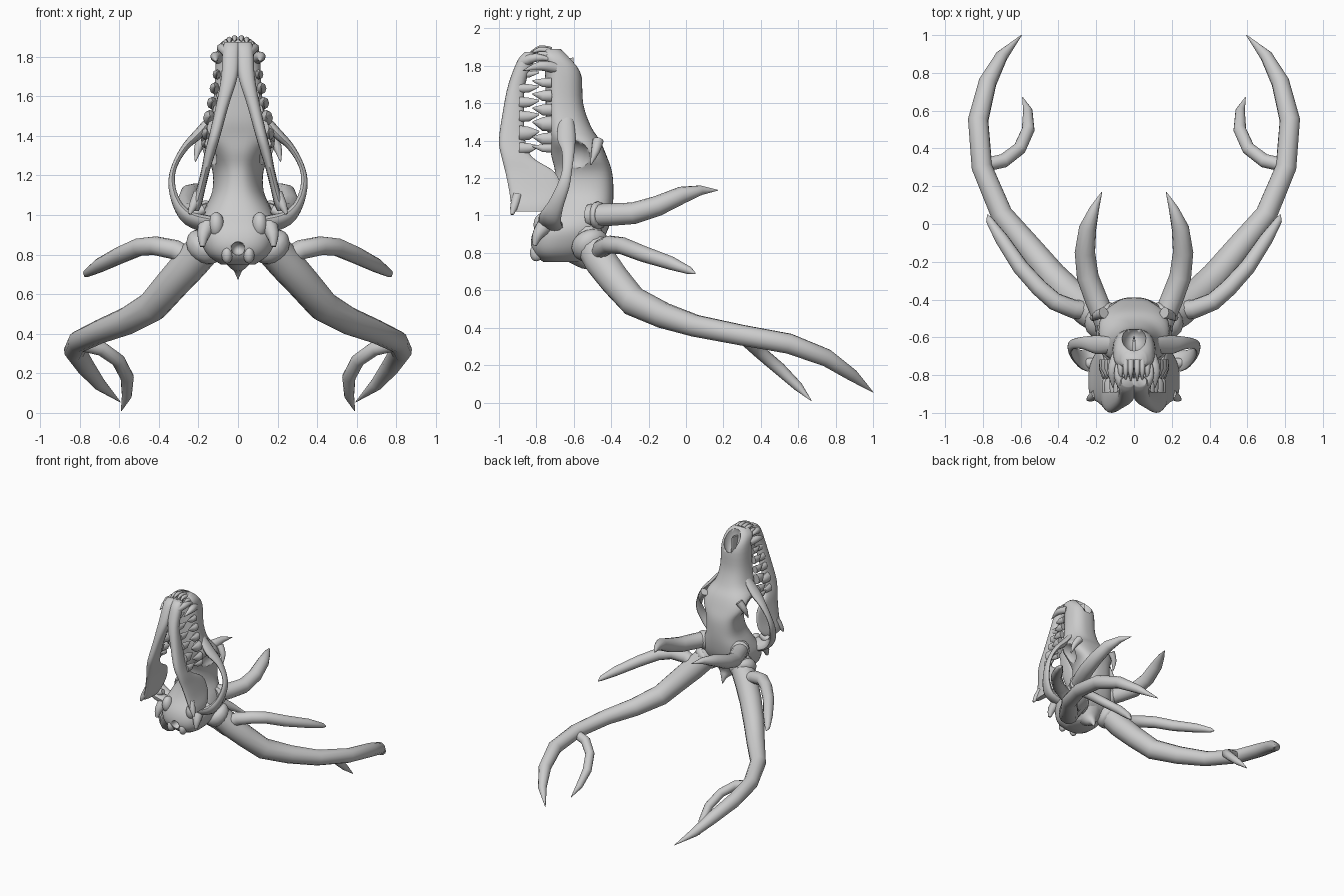
import bpy, bmesh, math
from mathutils import Vector, Matrix

if "Cube" in bpy.data.objects:
    bpy.data.objects.remove(bpy.data.objects["Cube"])

bone = bpy.data.materials.new("bone_grey")
bone.use_nodes = True
COLOUR = (0.6, 0.6, 0.6, 1)
bone.diffuse_color = COLOUR
bone.node_tree.nodes["Principled BSDF"].inputs["Base Color"].default_value = COLOUR
SIDES = (("left", 1), ("right", -1))


def finish(name, bm, side=1):
    """Turn a bmesh into a smooth object, flipped across x when side is -1."""
    bmesh.ops.scale(bm, vec=(side, 1, 1), verts=bm.verts)
    bmesh.ops.recalc_face_normals(bm, faces=bm.faces)
    mesh = bpy.data.meshes.new(name)
    bm.to_mesh(mesh)
    bm.free()
    mesh.materials.append(bone)
    obj = bpy.data.objects.new(name, mesh)
    bpy.context.collection.objects.link(obj)
    bpy.ops.object.select_all(action="DESELECT")
    obj.select_set(True)
    bpy.context.view_layer.objects.active = obj
    bpy.ops.object.shade_smooth_by_angle(angle=math.radians(50))
    return obj


def smooth_rows(rows, steps):
    """Catmull-Rom interpolation of equal-length tuples."""
    out = []
    for i in range(len(rows) - 1):
        a, b, c, d = (rows[max(0, min(len(rows) - 1, i + k))] for k in (-1, 0, 1, 2))
        for s in range(steps):
            t = s / steps
            out.append([q + 0.5 * t * (r - p + t * (2*p - 5*q + 4*r - w + t * (3*(q - r) + w - p)))
                        for p, q, r, w in zip(a, b, c, d)])
    return out + [list(rows[-1])]


def bridge(bm, rings):
    rings = [[bm.verts.new(p) for p in ring] for ring in rings]
    n = len(rings[0])
    for lo, hi in zip(rings, rings[1:]):
        for i in range(n):
            bm.faces.new((lo[i], lo[(i + 1) % n], hi[(i + 1) % n], hi[i]))
    bm.faces.new(rings[0])
    bm.faces.new(rings[-1])


def loft(name, rows, side=1, sides=32, steps=4, power=0.85):
    """Rows: z, x centre, back half width, front half width, front y, back y."""
    bm = bmesh.new()
    rings = []
    for z, xc, wb, wf, yf, yb in smooth_rows(rows, steps):
        ring = []
        for k in range(sides):
            a = math.tau * k / sides
            c = math.copysign(abs(math.cos(a)) ** power, math.cos(a))
            s = math.copysign(abs(math.sin(a)) ** power, math.sin(a))
            t = (s + 1) / 2
            ring.append((xc + c * (wf + (wb - wf) * t), yf + (yb - yf) * t, z))
        rings.append(ring)
    bridge(bm, rings)
    return finish(name, bm, side)


def tube(name, pts, side=1, sides=12, steps=3, flat=1, up=(0, 1, 0)):
    """Sweep along x, y, z, radius points; flat widens the section along up."""
    rows = smooth_rows(pts, steps)
    path = [Vector(r[:3]) for r in rows]
    u = Vector(up)
    rings = []
    for i, p in enumerate(path):
        t = (path[min(i + 1, len(path) - 1)] - path[max(i - 1, 0)]).normalized()
        u = (u - t * u.dot(t)).normalized()
        v = t.cross(u)
        r = max(rows[i][3], 0.002)
        rings.append([p + r * (math.cos(a) * v + flat * math.sin(a) * u)
                      for a in (math.tau * k / sides for k in range(sides))])
    bm = bmesh.new()
    bridge(bm, rings)
    return finish(name, bm, side)


def ball(name, centre, radii, side=1):
    bm = bmesh.new()
    bmesh.ops.create_uvsphere(bm, u_segments=20, v_segments=12, radius=1, matrix=
                              Matrix.Translation(centre) @ Matrix.Diagonal((*radii, 1)))
    return finish(name, bm, side)


def carve(target, cutter):
    cutter.hide_render = True
    mod = target.modifiers.new("carve", "BOOLEAN")
    mod.operation, mod.solver, mod.object = "DIFFERENCE", "EXACT", cutter
    bpy.context.view_layer.objects.active = target
    bpy.ops.object.modifier_apply(modifier=mod.name)
    bpy.data.objects.remove(cutter)


# Cranium and snout, snout pointing up
cranium = loft("cranium", [
    (1.89, 0, .06, .065, -.76, -.67), (1.85, 0, .09, .11, -.77, -.62),
    (1.77, 0, .10, .122, -.755, -.562), (1.6, 0, .105, .135, -.75, -.55),
    (1.48, 0, .125, .165, -.745, -.51), (1.4, 0, .19, .185, -.73, -.46),
    (1.32, 0, .215, .11, -.72, -.425), (1.23, 0, .16, .08, -.70, -.395),
    (1.12, 0, .15, .10, -.71, -.388), (1.02, 0, .185, .16, -.75, -.395),
    (.93, 0, .20, .2, -.81, -.415), (.85, 0, .18, .185, -.83, -.46),
    (.79, 0, .14, .15, -.81, -.52), (.75, 0, .08, .09, -.76, -.55)], sides=40, power=.78)
carve(cranium, ball("nose_cutter", (0, -.60, 1.85), (.065, .075, .14)))
carve(cranium, ball("foramen_cutter", (0, -.83, .83), (.035, .06, .035)))
for label, s in SIDES:
    carve(cranium, ball("orbit_cutter", (.23, -.61, 1.30), (.13, .11, .11), s))
tube("nasal_septum", [(0, -.64, 1.72, .008), (0, -.65, 1.84, .008)], flat=6)
tube("occipital_spike", [(0, -.56, .82, .12), (0, -.53, .76, .06), (0, -.5, .725, .025),
                         (0, -.48, .675, .002)])

for label, s in SIDES:
    # Cheek arch and skull base lumps
    tube(label + "_cheek_arch", [
        (.11, -.64, 1.52, .02), (.19, -.64, 1.42, .026), (.265, -.63, 1.345, .018),
        (.32, -.635, 1.25, .014), (.335, -.655, 1.16, .017), (.31, -.695, 1.06, .022),
        (.25, -.725, .985, .032), (.14, -.72, .95, .04)], s, steps=4, flat=1.9)
    tube(label + "_brow_process", [(.16, -.47, 1.40, .03), (.20, -.485, 1.34, .022),
                                   (.215, -.51, 1.27, .003)], s)
    ball(label + "_ear_bulb", (.11, -.765, .95), (.04, .05, .065), s)
    ball(label + "_neck_condyle", (.055, -.80, .80), (.028, .035, .045), s)
    tube(label + "_ear_process", [(.15, -.74, .96, .05), (.175, -.79, .9, .032),
                                  (.18, -.81, .84, .012)], s)

    # Lower jaw half
    loft(label + "_jaw", [
        (1.875, .03, .04, .035, -.86, -.81), (1.83, .034, .045, .045, -.90, -.81),
        (1.7, .043, .038, .045, -.95, -.86), (1.55, .08, .028, .036, -.98, -.865),
        (1.4, .118, .024, .033, -1.0, -.86), (1.31, .143, .022, .031, -.985, -.82),
        (1.23, .163, .013, .028, -.965, -.70), (1.13, .188, .013, .028, -.945, -.67),
        (1.06, .208, .022, .03, -.935, -.70), (1.02, .22, .022, .022, -.92, -.74)],
        s, sides=20)
    tube(label + "_jaw_joint", [(.17, -.74, 1.03, .02), (.22, -.74, 1.01, .032),
                                (.27, -.73, 1.01, .018)], s)
    tube(label + "_jaw_corner", [(.20, -.9, 1.11, .025), (.225, -.918, 1.05, .022),
                                 (.245, -.93, 1.005, .008)], s)

    # Cheek teeth: pointed, interlocking, larger at the back of the row
    for i, (z, big) in enumerate(((1.71, .02), (1.64, .024), (1.565, .025),
                                  (1.49, .032), (1.41, .026), (1.36, .018))):
        x = .105 + (1.71 - z) * .17
        tube(f"{label}_upper_tooth_{i + 1}", [(x, -.72, z, big), (x + .005, -.765, z, big * .9),
             (x, -.82, z + .01, .003)], s, sides=8, steps=1, flat=1.3, up=(0, 0, 1))
    for i, (z, big) in enumerate(((1.755, .016), (1.68, .02), (1.605, .023),
                                  (1.53, .024), (1.44, .032), (1.36, .024))):
        x = .05 + (1.755 - z) * .24
        tube(f"{label}_lower_tooth_{i + 1}", [(x, -.89, z, big),
             (x + .005, -.84, z, big * .85), (x + .005, -.785, z + .01, .003)],
             s, sides=8, steps=1, flat=1.3, up=(0, 0, 1))
    # Fangs and front teeth
    tube(label + "_upper_fang", [(.09, -.70, 1.79, .03), (.115, -.78, 1.80, .025),
                                 (.11, -.87, 1.775, .002)], s, up=(0, 0, 1))
    tube(label + "_lower_fang", [(.05, -.87, 1.82, .028), (.085, -.8, 1.845, .022),
                                 (.085, -.70, 1.83, .002)], s, up=(0, 0, 1))
    for i in range(3):
        x, drop = .017 + i * .027, i * i * .008
        tube(f"{label}_upper_incisor_{i + 1}", [(x, -.72, 1.885 - drop, .016),
             (x, -.78, 1.895 - drop, .014), (x, -.83, 1.875 - drop, .003)],
             s, sides=8, up=(0, 0, 1))
        tube(f"{label}_lower_incisor_{i + 1}", [(x * .8, -.86, 1.85 - drop, .012),
             (x * .8, -.80, 1.865 - drop, .011), (x * .8, -.77, 1.865 - drop, .003)],
             s, sides=8, up=(0, 0, 1))

    # Antlers: main beam, two tines and the short upper horn
    tube(label + "_antler_beam", [
        (.12, -.53, .89, .088), (.24, -.455, .755, .09), (.33, -.38, .655, .085),
        (.43, -.28, .54, .08), (.56, -.12, .465, .07), (.70, .05, .41, .06),
        (.805, .3, .36, .056), (.825, .55, .315, .055), (.775, .75, .24, .048),
        (.70, .89, .145, .033), (.595, 1.0, .055, .002)], s, steps=1, up=(0, 0, 1))
    tube(label + "_brow_tine", [
        (.22, -.46, .77, .052), (.32, -.45, .825, .05), (.42, -.41, .845, .048),
        (.50, -.34, .838, .046), (.60, -.23, .795, .043), (.70, -.08, .745, .036),
        (.765, .02, .705, .02), (.775, .05, .69, .003)], s, steps=1, up=(0, 0, 1))
    tube(label + "_rear_tine", [
        (.80, .31, .35, .036), (.69, .335, .325, .037), (.605, .4, .265, .035),
        (.56, .5, .18, .034), (.562, .6, .085, .025), (.59, .67, .01, .002)],
        s, steps=1, up=(0, 0, 1))
    tube(label + "_upper_horn", [
        (.15, -.52, 1.0, .06), (.2, -.4, 1.005, .06), (.245, -.28, 1.012, .058),
        (.26, -.15, 1.052, .054), (.245, -.02, 1.11, .046), (.21, .08, 1.135, .026),
        (.17, .17, 1.135, .002)], s, steps=1, up=(0, 0, 1))
    # Raised collars where antlers and horns meet the skull
    tube(label + "_antler_collar", [(.14, -.53, .875, .08), (.155, -.52, .855, .1),
         (.175, -.505, .83, .1), (.19, -.49, .81, .08)], s, sides=16)
    tube(label + "_horn_collar", [(.155, -.5, 1.0, .055), (.16, -.485, 1.0, .072),
         (.17, -.46, 1.0, .072), (.18, -.445, 1.0, .055)], s, sides=16, up=(0, 0, 1))
